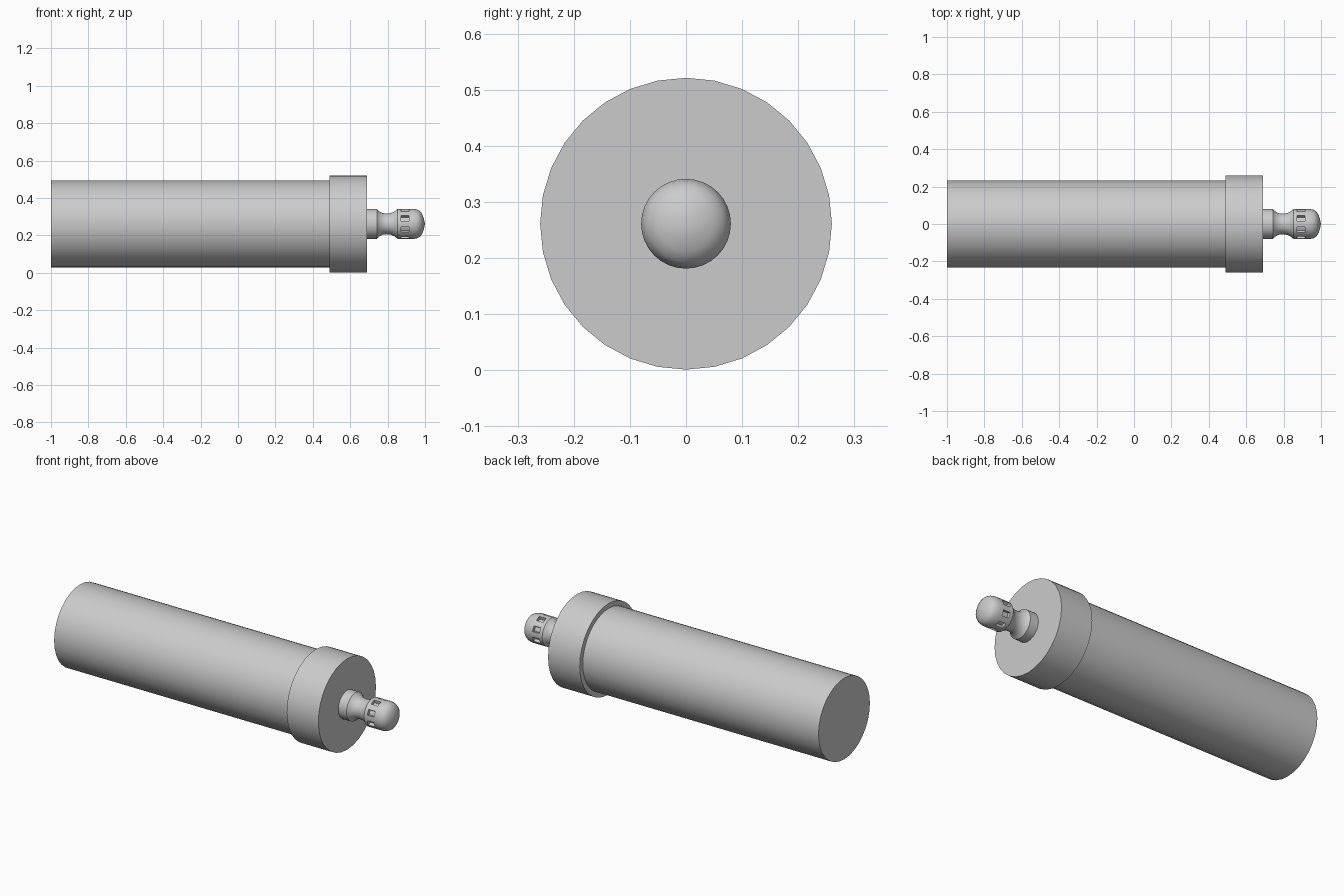
import bpy, bmesh, math
from mathutils import Vector

if "Cube" in bpy.data.objects:
    bpy.data.objects.remove(bpy.data.objects["Cube"])

SIDES = 32
CZ = 0.261  # height of the shared axis


def lathe(name, profile, slots=None):
    """Revolve (x, radius) points around the x axis; zero radius makes a tip."""
    bm = bmesh.new()
    rings = []
    for x, r in profile:
        if r == 0:
            rings.append([bm.verts.new((x, 0, 0))] * SIDES)
        else:
            rings.append([bm.verts.new((x, r * math.sin(a), r * math.cos(a)))
                          for a in (2 * math.pi * k / SIDES for k in range(SIDES))])
    bands = []
    for a, b in zip(rings, rings[1:]):
        band = []
        for k in range(SIDES):
            n = (k + 1) % SIDES
            quad = dict.fromkeys((a[k], a[n], b[n], b[k]))
            band.append(bm.faces.new(list(quad)))
        bands.append(band)
    for ring in (rings[0], rings[-1]):
        if ring[0] is not ring[1]:
            bm.faces.new(ring)
    bmesh.ops.recalc_face_normals(bm, faces=bm.faces)

    # recess paired faces around one band to form the slots
    if slots is not None:
        picked = [f for k, f in enumerate(bands[slots]) if k % 4 in (1, 2)]
        result = bmesh.ops.extrude_face_region(bm, geom=picked)
        for v in result["geom"]:
            if isinstance(v, bmesh.types.BMVert):
                v.co = Vector((v.co.x, v.co.y * 0.78, v.co.z * 0.78))
        left = [f for f in picked if f.is_valid]
        bmesh.ops.delete(bm, geom=left, context="FACES")
        bmesh.ops.recalc_face_normals(bm, faces=bm.faces)

    mesh = bpy.data.meshes.new(name)
    bm.to_mesh(mesh)
    bm.free()
    obj = bpy.data.objects.new(name, mesh)
    obj.location.z = CZ
    bpy.context.collection.objects.link(obj)
    bpy.ops.object.select_all(action="DESELECT")
    obj.select_set(True)
    bpy.context.view_layer.objects.active = obj
    bpy.ops.object.shade_smooth_by_angle(angle=math.radians(30))
    return obj


# main cylinder and wider end collar
lathe("body", [(-1.0, 0.232), (0.49, 0.232)])
lathe("collar", [(0.49, 0.26), (0.69, 0.26)])

# connector: base flange, waisted neck, slotted head and rounded tip
lathe("connector", [
    (0.69, 0.08), (0.742, 0.08), (0.754, 0.068), (0.772, 0.058),
    (0.795, 0.055), (0.818, 0.058), (0.838, 0.067), (0.853, 0.08),
    (0.872, 0.08), (0.915, 0.08), (0.94, 0.08), (0.96, 0.076),
    (0.975, 0.067), (0.986, 0.05), (0.993, 0.03), (1.0, 0)], slots=8)
